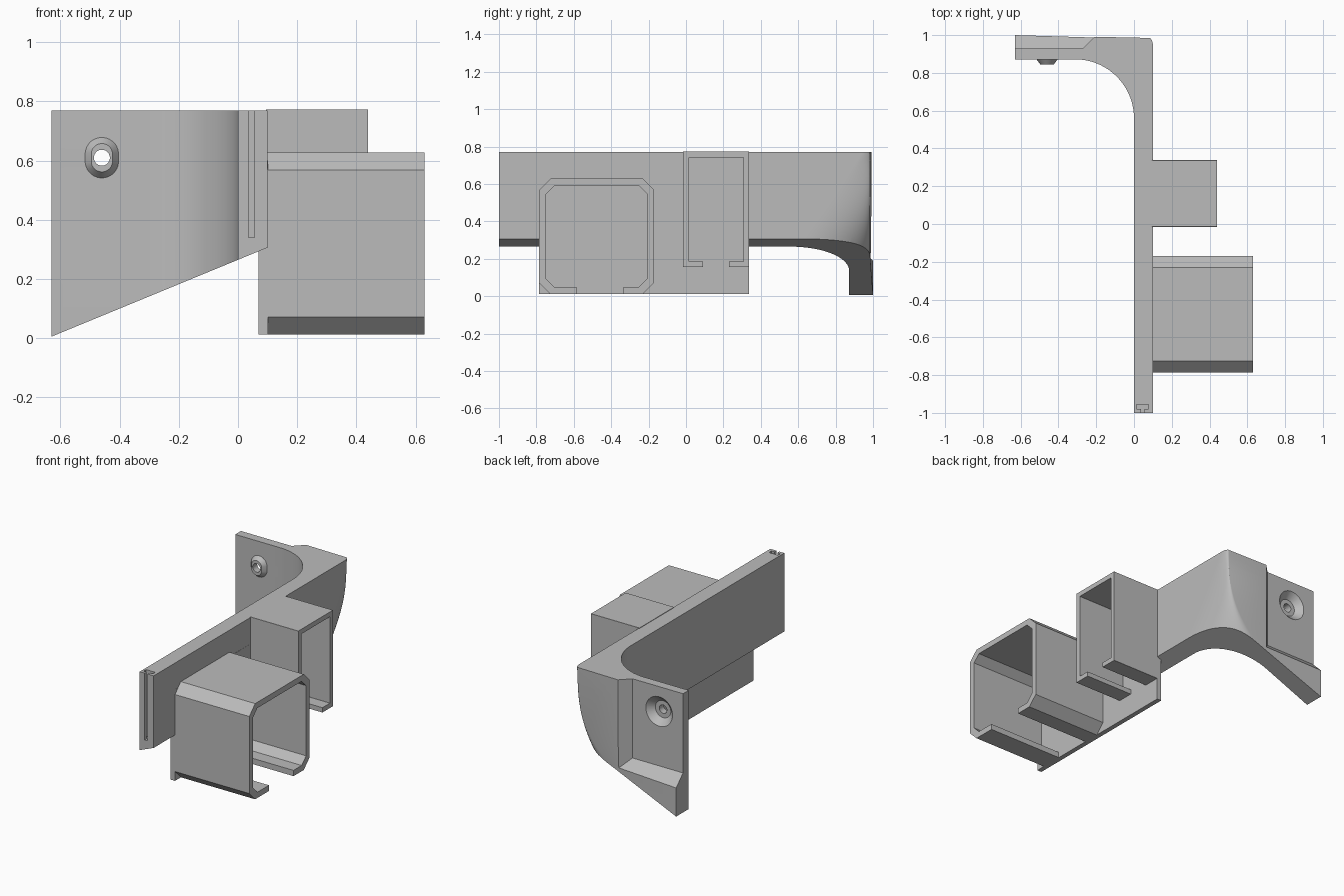
import bpy, bmesh
from math import sin, cos, pi, radians
from mathutils import Vector

if "Cube" in bpy.data.objects:
    bpy.data.objects.remove(bpy.data.objects["Cube"])

grey = bpy.data.materials.new("plain_grey")
grey.use_nodes = True
grey.diffuse_color = (0.5, 0.5, 0.5, 1)
grey.node_tree.nodes["Principled BSDF"].inputs["Base Color"].default_value = (0.5, 0.5, 0.5, 1)


def finish(name, bm):
    bmesh.ops.recalc_face_normals(bm, faces=bm.faces)
    mesh = bpy.data.meshes.new(name)
    bm.to_mesh(mesh)
    bm.free()
    mesh.materials.append(grey)
    obj = bpy.data.objects.new(name, mesh)
    bpy.context.collection.objects.link(obj)
    return obj


def loft(name, rings, slope_cut=False):
    """Skin closed rings of equal point count and cap both ends."""
    bm = bmesh.new()
    rows = [[bm.verts.new(p) for p in ring] for ring in rings]
    n = len(rows[0])
    for a, b in zip(rows, rows[1:]):
        for i in range(n):
            j = (i + 1) % n
            bm.faces.new((a[i], a[j], b[j], b[i]))
    bm.faces.new(rows[0])
    bm.faces.new(rows[-1])
    if slope_cut:  # slanted underside
        geom = bm.verts[:] + bm.edges[:] + bm.faces[:]
        bmesh.ops.bisect_plane(bm, geom=geom, plane_co=(0, 0, 0.265),
                               plane_no=(0.412, 0, -1), clear_outer=True)
        bmesh.ops.holes_fill(bm, edges=[e for e in bm.edges if e.is_boundary], sides=0)
    return finish(name, bm)


def box(name, lo, hi):
    ring = [(lo[0], lo[1]), (hi[0], lo[1]), (hi[0], hi[1]), (lo[0], hi[1])]
    return loft(name, [[(x, y, z) for x, y in ring] for z in (lo[2], hi[2])])


def cut(obj, cutter):
    cutter.hide_render = True
    mod = obj.modifiers.new("cut", "BOOLEAN")
    mod.operation, mod.solver, mod.object = "DIFFERENCE", "EXACT", cutter
    bpy.context.view_layer.update()
    with bpy.context.temp_override(object=obj, active_object=obj):
        bpy.ops.object.modifier_apply(modifier=mod.name)
    bpy.data.objects.remove(cutter)


def round_ring(y, rx, stretch=0.0, n=32):
    """Round or upright slot-shaped ring about the screw axis."""
    ring = []
    for i in range(n):
        a = 2 * pi * (i + 0.5) / n
        shift = stretch if sin(a) > 0 else -stretch
        ring.append((-0.46 + rx * cos(a), y, 0.61 + rx * sin(a) + shift))
    return ring


# Wall bracket: long rail, inner fillet, back flange, corner that rounds off downward
def bracket_ring(z):
    u = min(1.0, max(0.0, (0.77 - z) / 0.58))
    rx, ry = 0.02 + 0.24 * u ** 3, 0.04 + 0.39 * u
    ring = [(0, -1), (0.1, -1)]
    for i in range(15):
        a = pi / 2 * i / 14
        ring.append((0.1 - rx * (1 - cos(a)), 0.985 - ry * (1 - sin(a))))
    ring += [(-0.63, 1), (-0.63, 0.872)]
    for i in range(19):
        a = pi / 2 * (1 - i / 18)
        ring.append((-0.312 + 0.312 * cos(a), 0.56 + 0.312 * sin(a)))
    return [(x, y, z) for x, y in ring]


levels = [-0.1, 0.1] + [0.19 + 0.58 * i / 18 for i in range(19)]
bracket = loft("wall_bracket", [bracket_ring(z) for z in levels], slope_cut=True)

# Bevelled recess on the back of the flange, open at the top and end
def recess_ring(y):
    d = y - 0.93
    x, z = -0.27 + d, 0.26 - d
    return [(-0.8, y, z), (x, y, z), (x, y, 0.9), (-0.8, y, 0.9)]


cut(bracket, loft("recess_cutter", [recess_ring(0.93), recess_ring(1.03)]))

# Countersink and screw hole
cut(bracket, loft("countersink_cutter", [round_ring(0.89, 0.055), round_ring(0.94, 0.105)]))
cut(bracket, loft("hole_cutter", [round_ring(0.8, 0.027), round_ring(1.05, 0.027)]))

# T-shaped groove in the front end
cut(bracket, box("groove_neck_cutter", (0.036, -1.1, 0.34), (0.056, -0.965, 0.9)))
cut(bracket, box("groove_head_cutter", (0.014, -0.98, 0.34), (0.078, -0.955, 0.9)))

# Raised slot-shaped boss around the screw hole
boss = loft("screw_boss", [round_ring(0.874, 0.058, 0.012), round_ring(0.845, 0.036, 0.012)])
cut(boss, loft("boss_hole_cutter", [round_ring(0.8, 0.027), round_ring(0.95, 0.027)]))

# Backing plate behind both sockets
box("backing_plate", (0.07, -0.785, 0.012), (0.101, 0.338, 0.6))


# Sockets: C-shaped sleeves with a slot along the bottom
def c_outline(y0, y1, z0, z1, c, slot):
    pts = [(slot[1], z0), (y1 - c, z0), (y1, z0 + c), (y1, z1 - c), (y1 - c, z1),
           (y0 + c, z1), (y0, z1 - c), (y0, z0 + c), (y0 + c, z0), (slot[0], z0)]
    return pts


def socket(name, y0, y1, z0, z1, chamfer, wall, slot, depth):
    outer = c_outline(y0, y1, z0, z1, chamfer, slot)
    inner = c_outline(y0 + wall, y1 - wall, z0 + wall, z1 - wall, chamfer * 0.75, slot)
    ring = outer + inner[::-1]
    return loft(name, [[(x, y, z) for y, z in ring] for x in (0.095, depth)])


socket("large_socket", -0.785, -0.17, 0.012, 0.628, 0.06, 0.037, (-0.585, -0.335), 0.63)
socket("small_socket", -0.015, 0.338, 0.155, 0.773, 0.0005, 0.031, (0.09, 0.23), 0.44)

# Smooth only the curved areas
for obj in (bracket, boss):
    bpy.ops.object.select_all(action="DESELECT")
    obj.select_set(True)
    bpy.context.view_layer.objects.active = obj
    bpy.ops.object.shade_smooth_by_angle(angle=radians(25))
